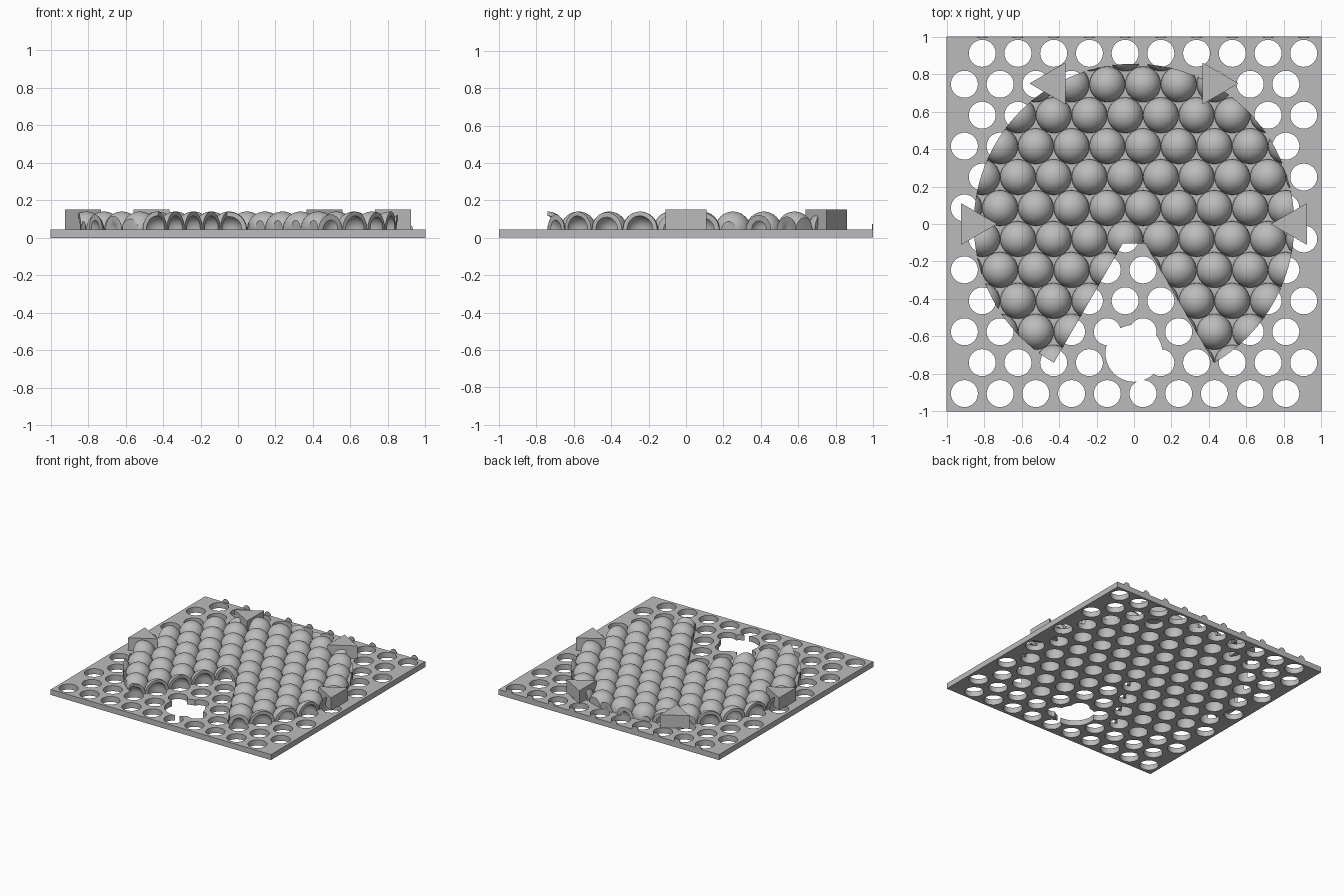
import bpy, bmesh
from math import sin, cos, pi, radians
from mathutils import Matrix, Vector

cube = bpy.data.objects.get("Cube")
if cube:
    bpy.data.objects.remove(cube, do_unlink=True)

PLATE_TOP = 0.045
STEP = 0.1906
HOLE_R, DOME_R = 0.072, 0.0952
RIM = 0.855

grey = bpy.data.materials.new("light grey")
grey.use_nodes = True
grey.diffuse_color = (0.5, 0.5, 0.5, 1)
grey.node_tree.nodes["Principled BSDF"].inputs["Base Color"].default_value = (0.5, 0.5, 0.5, 1)


def make(name, bm):
    bmesh.ops.recalc_face_normals(bm, faces=bm.faces[:])
    mesh = bpy.data.meshes.new(name)
    bm.to_mesh(mesh)
    bm.free()
    mesh.materials.append(grey)
    obj = bpy.data.objects.new(name, mesh)
    bpy.context.collection.objects.link(obj)
    return obj


def prism(bm, points, z0, z1):
    """Extrude a flat outline between two heights."""
    face = bm.faces.new([bm.verts.new((x, y, z0)) for x, y in points])
    out = bmesh.ops.extrude_face_region(bm, geom=[face])
    top = [v for v in out["geom"] if isinstance(v, bmesh.types.BMVert)]
    bmesh.ops.translate(bm, verts=top, vec=(0, 0, z1 - z0))


def ring(cx, cy, r, n, start=0.0):
    return [(cx + r * cos(start + 2 * pi * i / n), cy + r * sin(start + 2 * pi * i / n))
            for i in range(n)]


def dome(bm, cx, cy, segs=32, rows=8):
    """Hollow half sphere: a shell profile spun round its own axis."""
    arc = [pi / 2 * i / rows for i in range(rows + 1)]
    for r, in_order in ((DOME_R, arc), (HOLE_R, arc)):
        loops = [[bm.verts.new((cx + r * cos(a) * cos(2 * pi * s / segs),
                                cy + r * cos(a) * sin(2 * pi * s / segs),
                                PLATE_TOP + r * sin(a))) for s in range(segs)]
                 for a in in_order[:-1]]
        tip = bm.verts.new((cx, cy, PLATE_TOP + r))
        for s in range(segs):
            t = (s + 1) % segs
            for lo, hi in zip(loops, loops[1:]):
                bm.faces.new((lo[s], lo[t], hi[t], hi[s]))
            bm.faces.new((loops[-1][s], loops[-1][t], tip))
        if r == DOME_R:
            outer = loops[0]
    for s in range(segs):
        t = (s + 1) % segs
        bm.faces.new((outer[t], outer[s], loops[0][s], loops[0][t]))


def boolean(obj, cutter, operation):
    mod = obj.modifiers.new("cut", "BOOLEAN")
    mod.operation, mod.solver, mod.object = operation, "EXACT", cutter
    deps = bpy.context.evaluated_depsgraph_get()
    mesh = bpy.data.meshes.new_from_object(obj.evaluated_get(deps))
    obj.modifiers.clear()
    obj.data = mesh
    bpy.data.objects.remove(cutter, do_unlink=True)


def smooth(obj):
    bpy.ops.object.select_all(action="DESELECT")
    obj.select_set(True)
    bpy.context.view_layer.objects.active = obj
    bpy.ops.object.shade_smooth_by_angle(angle=radians(30))


# Staggered grid shared by the holes and the domes
centres = [(-0.905 + STEP * (col + 0.5 * (row % 2)), -0.905 + STEP * sin(pi / 3) * row)
           for row in range(12) for col in range(10)]

# Perforated base plate with one larger round opening near the front
bm = bmesh.new()
prism(bm, [(-1, -1), (1, -1), (1, 1), (-1, 1)], 0, PLATE_TOP)
plate = make("base_plate", bm)
bm = bmesh.new()
for x, y in centres:
    prism(bm, ring(x, y, HOLE_R, 32), -0.1, 0.2)
boolean(plate, make("hole_cutter", bm), "DIFFERENCE")
bm = bmesh.new()
prism(bm, ring(0, -0.69, 0.152, 48), -0.1, 0.2)
boolean(plate, make("opening_cutter", bm), "DIFFERENCE")
smooth(plate)

# Hollow domes trimmed to a disc with a blunt wedge missing at the front
bm = bmesh.new()
for x, y in centres:
    if Vector((x, y)).length < RIM + DOME_R and not (y < -0.3 and abs(x) < -y * 0.577 - 0.12):
        dome(bm, x, y)
domes = make("dome_field", bm)
outline = [(RIM * cos(radians(a)), RIM * sin(radians(a))) for a in range(-60, 241, 3)]
outline += [(-0.06, -0.104), (0.06, -0.104)]
bm = bmesh.new()
prism(bm, outline, 0, 0.3)
boolean(domes, make("trim_shape", bm), "INTERSECT")
smooth(domes)

# Triangular markers: the side pair points inward, the back pair outward
for side, label in ((-1, "right"), (1, "left")):
    for x, y, aim, place in ((0.858, 0.0, -1, "side"), (0.43, 0.75, 1, "back")):
        bm = bmesh.new()
        start = 0 if aim * side > 0 else pi
        prism(bm, ring(side * x, y, 0.128, 3, start), PLATE_TOP, 0.15)
        make(f"{place}_marker_{label}", bm)

# Thin rounded slivers along the back edge
bm = bmesh.new()
for x, y in centres[-10:]:
    spot = Matrix.Translation((x, 0.997, PLATE_TOP)) @ Matrix.Rotation(pi / 2, 4, "X")
    bmesh.ops.create_cone(bm, cap_ends=True, segments=24, radius1=0.028, radius2=0.028,
                          depth=0.006, matrix=spot)
smooth(make("back_edge_slivers", bm))
